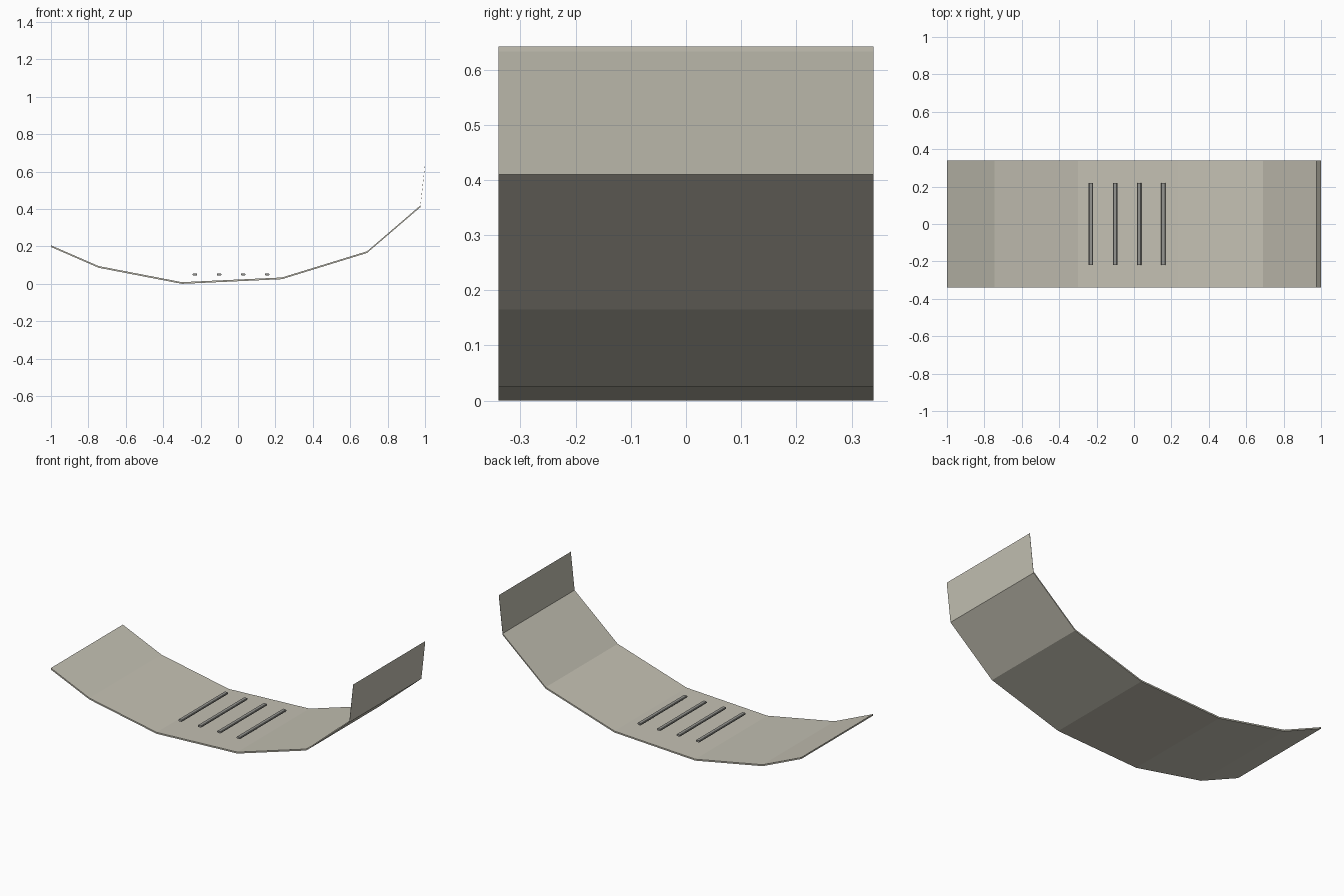
import bpy
import bmesh
from mathutils import Vector

cube = bpy.data.objects.get("Cube")
if cube:
    bpy.data.objects.remove(cube, do_unlink=True)


def make_material(name, color):
    mat = bpy.data.materials.new(name)
    mat.use_nodes = True
    mat.diffuse_color = (*color, 1)
    mat.node_tree.nodes["Principled BSDF"].inputs["Base Color"].default_value = (*color, 1)
    return mat


def make_object(name, bm, mat):
    bmesh.ops.recalc_face_normals(bm, faces=bm.faces)
    mesh = bpy.data.meshes.new(name)
    bm.to_mesh(mesh)
    bm.free()
    mesh.materials.append(mat)
    obj = bpy.data.objects.new(name, mesh)
    bpy.context.collection.objects.link(obj)
    return obj


shell_mat = make_material("warm_grey", (0.55, 0.53, 0.45))
slat_mat = make_material("mid_grey", (0.30, 0.30, 0.28))

# Curved shell: thin faceted profile extruded across the width
half_width, thickness = 0.34, 0.009
underside = [(-1, 0.197), (-0.745, 0.086), (-0.3, 0), (0.235, 0.025),
             (0.69, 0.165), (0.975, 0.41), (1, 0.633)]
bm = bmesh.new()
rows = []
for x, z in underside:
    rows.append([bm.verts.new((x, y, z + dz)) for y, dz in
                 ((-half_width, 0), (half_width, 0),
                  (half_width, thickness), (-half_width, thickness))])
for a, b in zip(rows, rows[1:]):
    for i in range(4):
        j = (i + 1) % 4
        bm.faces.new((a[i], a[j], b[j], b[i]))
bm.faces.new(rows[0])
bm.faces.new(rows[-1])
make_object("curved_shell", bm, shell_mat)

# Four slats hovering over the lowest panel
for i in range(4):
    bm = bmesh.new()
    bmesh.ops.create_cube(bm, size=1)
    bmesh.ops.scale(bm, vec=Vector((0.024, 0.436, 0.011)), verts=bm.verts)
    bmesh.ops.translate(bm, vec=Vector((-0.23 + i * 0.1285, 0, 0.051)), verts=bm.verts)
    # Soften the long edges only
    long_edges = [e for e in bm.edges if abs(e.verts[0].co.y - e.verts[1].co.y) > 0.1]
    bmesh.ops.bevel(bm, geom=long_edges, offset=0.003, segments=1, affect='EDGES')
    make_object(f"slat_{i + 1}", bm, slat_mat)
